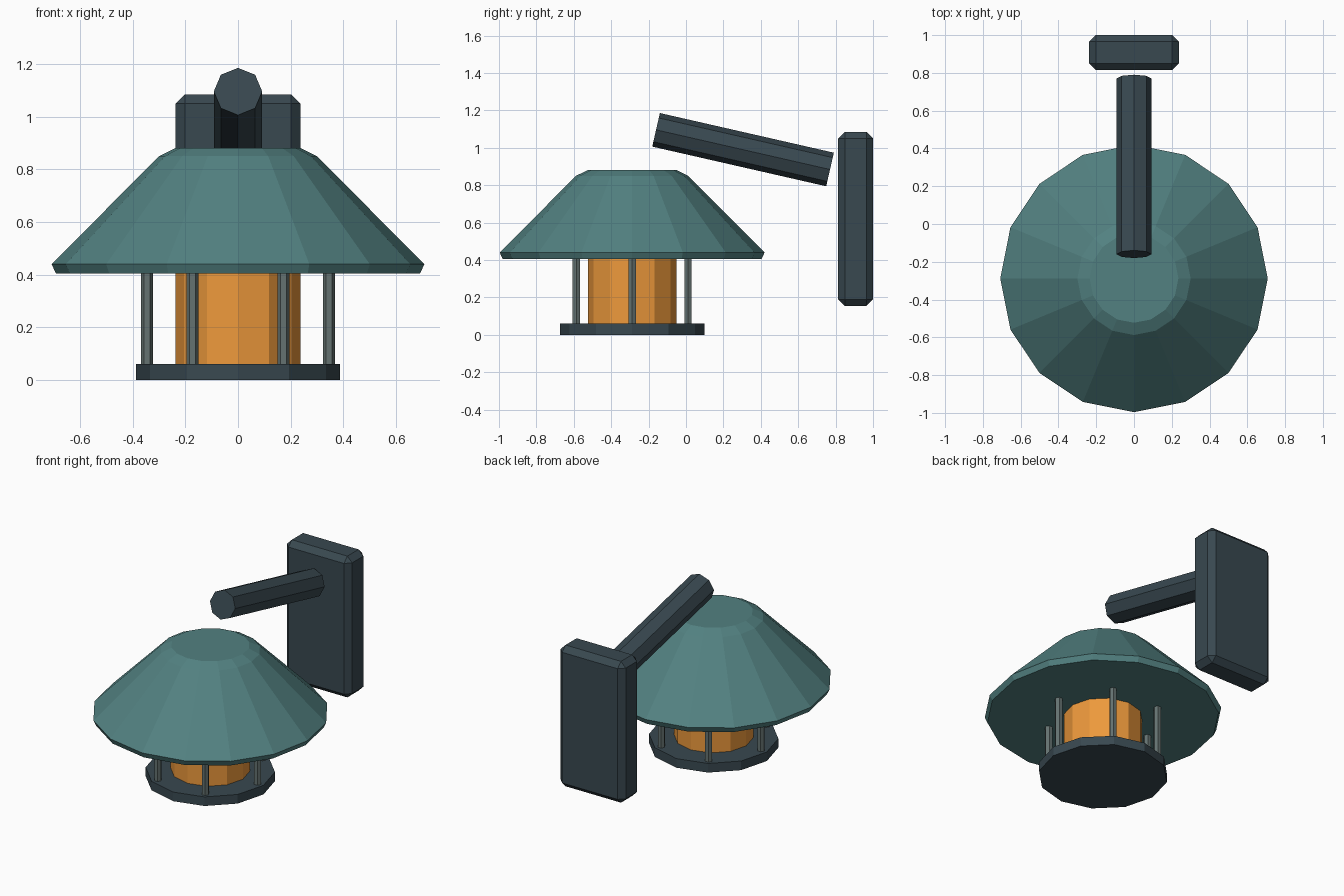
import bpy, bmesh
from math import cos, sin, tau
from mathutils import Vector

if "Cube" in bpy.data.objects:
    bpy.data.objects.remove(bpy.data.objects["Cube"])

AXIS_Y = -0.288


def material(name, rgb):
    m = bpy.data.materials.new(name)
    m.diffuse_color = (*rgb, 1)
    m.use_nodes = True
    m.node_tree.nodes["Principled BSDF"].inputs["Base Color"].default_value = m.diffuse_color
    return m


dark = material("dark_metal", (0.04, 0.065, 0.08))
teal = material("teal_enamel", (0.085, 0.22, 0.22))
amber = material("amber_glass", (0.85, 0.32, 0.045))
steel = material("grey_metal", (0.13, 0.17, 0.165))


def lathe(name, profile, sides, loc, mat):
    """Closed solid of revolution from (radius, height) points, bottom to top."""
    bm = bmesh.new()
    rings = [[bm.verts.new((r * cos(tau * i / sides), r * sin(tau * i / sides), z))
              for i in range(sides)] for r, z in profile]
    for low, high in zip(rings, rings[1:]):
        for i in range(sides):
            j = (i + 1) % sides
            bm.faces.new((low[i], low[j], high[j], high[i]))
    bm.faces.new(rings[0][::-1])
    bm.faces.new(rings[-1])
    mesh = bpy.data.meshes.new(name)
    bm.to_mesh(mesh)
    bm.free()
    mesh.materials.append(mat)
    ob = bpy.data.objects.new(name, mesh)
    ob.location = loc
    bpy.context.collection.objects.link(ob)
    return ob


# Lantern: base disc, glass, conical shade
lathe("base", [(0.387, 0), (0.387, 0.06)], 12, (0, AXIS_Y, 0), dark)
lathe("glass", [(0.237, 0.05), (0.237, 0.43)], 12, (0, AXIS_Y, 0), amber)
lathe("shade", [(0.692, 0.405), (0.708, 0.44), (0.30, 0.85), (0.235, 0.882)],
      16, (0, AXIS_Y, 0), teal)

# Six guard bars around the glass
for i in range(6):
    a = tau * i / 6
    lathe(f"guard_bar_{i + 1}", [(0.023, 0.05), (0.023, 0.42)], 6,
          (0.345 * cos(a), AXIS_Y + 0.345 * sin(a), 0), steel)

# Sloping octagonal arm
start, end = Vector((0, 0.77, 0.884)), Vector((0, -0.16, 1.096))
arm = lathe("arm", [(0.092, 0), (0.092, (end - start).length)], 8, start, dark)
arm.rotation_euler = (Vector((0, 0, 1)).rotation_difference(end - start)).to_euler()

# Wall plate with chamfered edges
bpy.ops.mesh.primitive_cube_add(size=1, location=(0, 0.907, 0.62))
plate = bpy.context.object
plate.name = "wall_plate"
for v in plate.data.vertices:
    v.co *= Vector((0.474, 0.186, 0.93))
plate.data.materials.append(dark)
bevel = plate.modifiers.new("chamfer", "BEVEL")
bevel.width = 0.035
bevel.segments = 1
